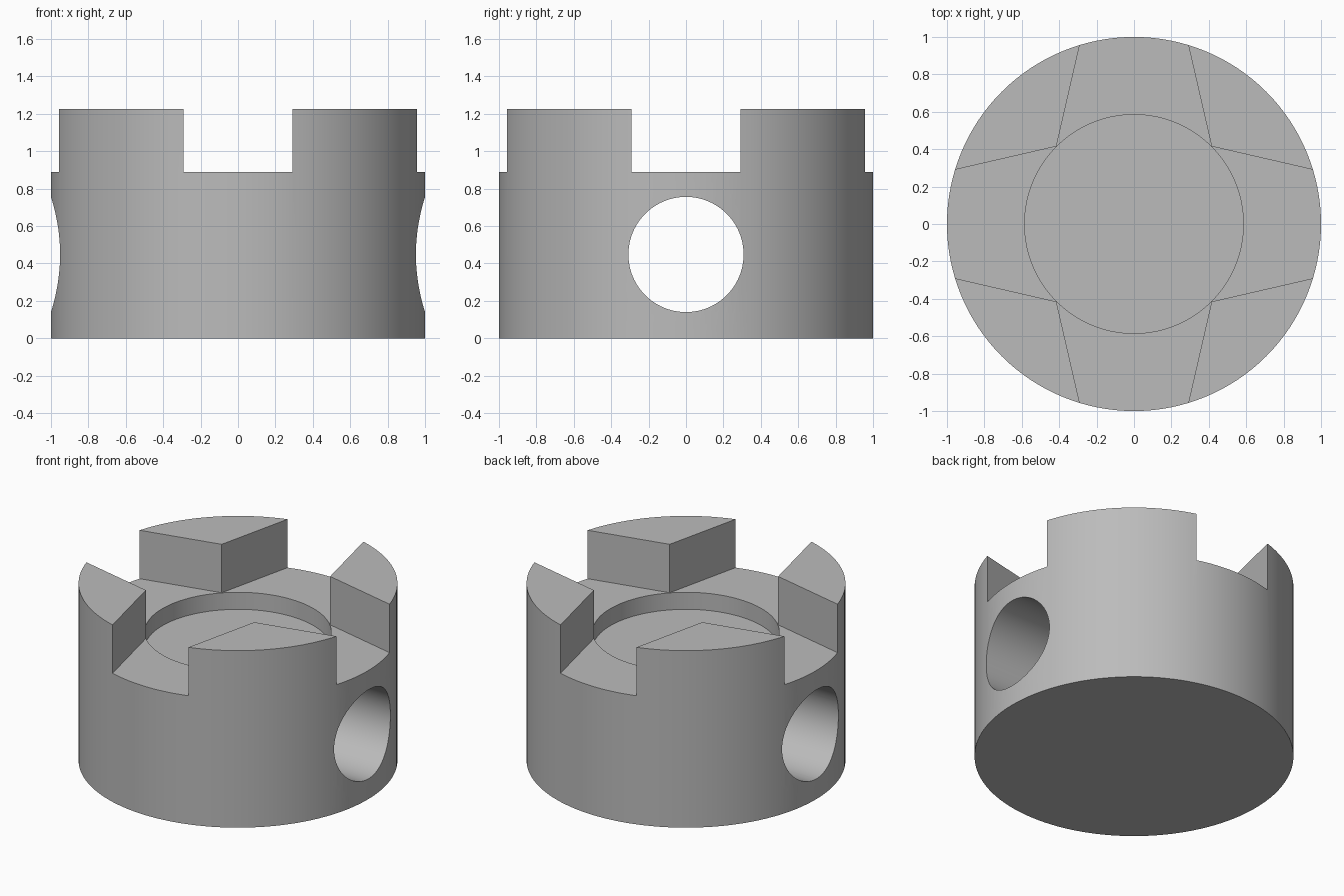
import bpy, bmesh, math
from mathutils import Matrix

default = bpy.data.objects.get("Cube")
if default:
    bpy.data.objects.remove(default, do_unlink=True)

HEIGHT, LEDGE, RECESS = 1.225, 0.89, 0.772
CORNER, SLOPE, REACH = 0.415, 0.23, 1.2

metal = bpy.data.materials.new("plain grey")
metal.use_nodes = True
grey = (0.5, 0.5, 0.5, 1)
metal.diffuse_color = grey
metal.node_tree.nodes["Principled BSDF"].inputs["Base Color"].default_value = grey


def make_object(name, bm):
    bmesh.ops.recalc_face_normals(bm, faces=bm.faces)
    mesh = bpy.data.meshes.new(name)
    bm.to_mesh(mesh)
    bm.free()
    mesh.materials.append(metal)
    obj = bpy.data.objects.new(name, mesh)
    bpy.context.collection.objects.link(obj)
    return obj


def prism(name, outline, bottom, top):
    bm = bmesh.new()
    face = bm.faces.new([bm.verts.new((x, y, bottom)) for x, y in outline])
    grown = bmesh.ops.extrude_face_region(bm, geom=[face])["geom"]
    verts = [v for v in grown if isinstance(v, bmesh.types.BMVert)]
    bmesh.ops.translate(bm, verts=verts, vec=(0, 0, top - bottom))
    return make_object(name, bm)


def circle(radius, count):
    return [(radius * math.cos(i * math.tau / count),
             radius * math.sin(i * math.tau / count)) for i in range(count)]


# Round body at full height
body = prism("castellated_body", circle(1, 128), 0, HEIGHT)

# Cross-shaped slot that leaves four corner posts
tip = CORNER - SLOPE * (REACH - CORNER)
cross = []
for turn in range(4):
    c, s = round(math.cos(turn * math.pi / 2)), round(math.sin(turn * math.pi / 2))
    for x, y in ((REACH, tip), (CORNER, CORNER), (tip, REACH)):
        cross.append((c * x - s * y, s * x + c * y))
slot = prism("slot_cutter", cross, LEDGE, HEIGHT + 0.2)

# Shallow round recess in the slot floor
recess = prism("recess_cutter", circle(0.585, 96), RECESS, LEDGE + 0.1)

# Cross hole from side to side
hole = prism("hole_cutter", circle(0.308, 96), -1.3, 1.3)
hole.data.transform(Matrix.Translation((0, 0, 0.448)) @ Matrix.Rotation(math.pi / 2, 4, 'Y'))

# Cut the body
bpy.ops.object.select_all(action='DESELECT')
bpy.context.view_layer.objects.active = body
body.select_set(True)
for cutter in (slot, recess, hole):
    cutter.hide_render = True
    cut = body.modifiers.new(cutter.name, 'BOOLEAN')
    cut.operation = 'DIFFERENCE'
    cut.solver = 'EXACT'
    cut.object = cutter
    bpy.ops.object.modifier_apply(modifier=cut.name)
    bpy.data.objects.remove(cutter, do_unlink=True)

bpy.ops.object.shade_smooth_by_angle(angle=math.radians(30))
